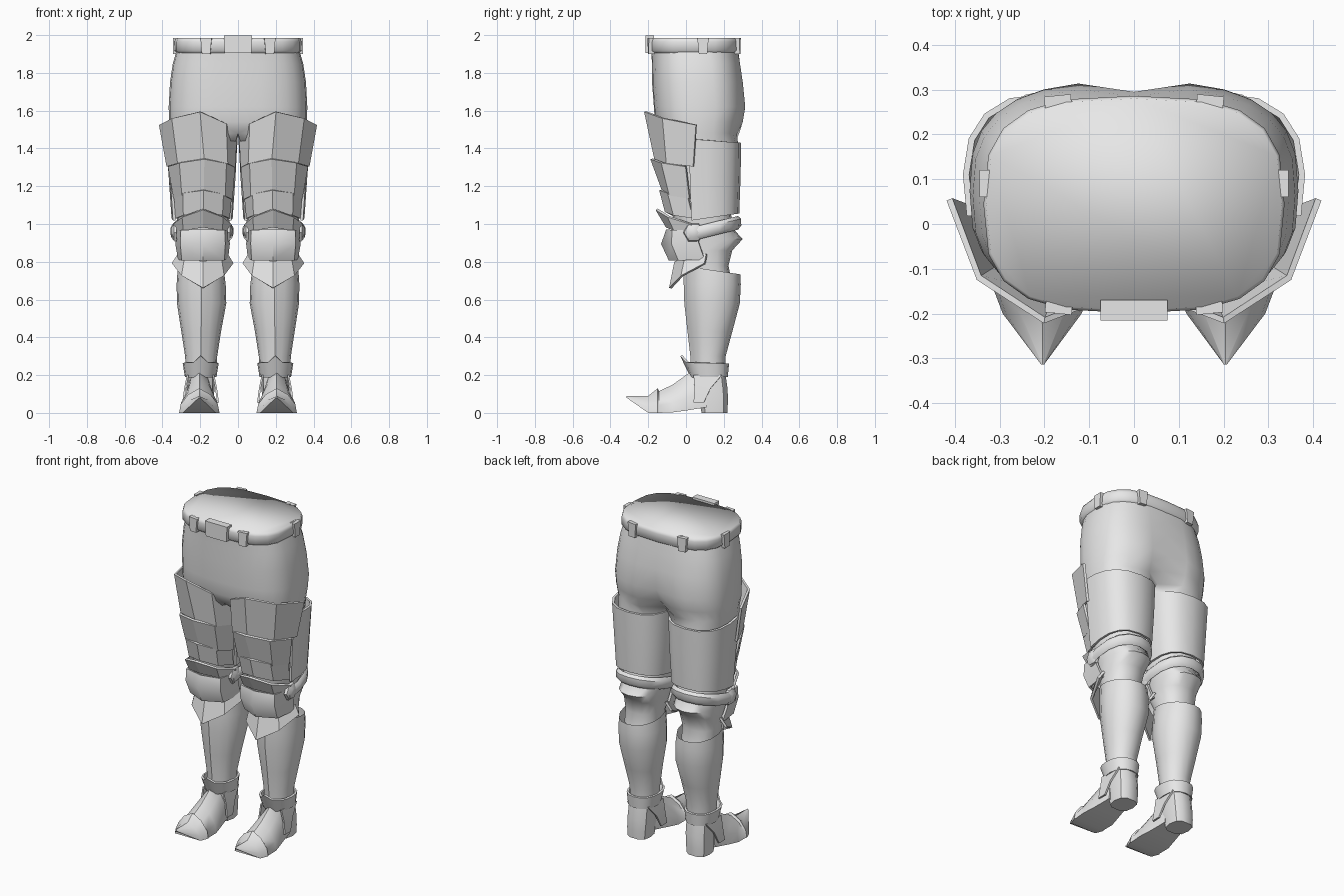
import bpy, math
from mathutils import Vector

if "Cube" in bpy.data.objects:
    bpy.data.objects.remove(bpy.data.objects["Cube"])

steel = bpy.data.materials.new("light_grey")
steel.diffuse_color = (0.8, 0.8, 0.8, 1)
steel.use_nodes = True
steel.node_tree.nodes["Principled BSDF"].inputs["Base Color"].default_value = steel.diffuse_color
ANGLE = {}


def make(name, rings, closed=True, caps=(False, False), mirror=False, thick=0, angle=35):
    """Skin a list of equally long point rows."""
    n = len(rings[0])
    verts = [tuple(p) for r in rings for p in r]
    faces = []
    for j in range(len(rings) - 1):
        for i in range(n if closed else n - 1):
            k = (i + 1) % n
            f = (j * n + i, j * n + k, (j + 1) * n + k, (j + 1) * n + i)
            if not all(abs(verts[v][0]) < 1e-5 for v in f):
                faces.append(f)
    if caps[0]:
        faces.append(tuple(range(n))[::-1])
    if caps[1]:
        faces.append(tuple(range((len(rings) - 1) * n, len(rings) * n)))
    me = bpy.data.meshes.new(name)
    me.from_pydata(verts, [], faces)
    me.materials.append(steel)
    ob = bpy.data.objects.new(name, me)
    bpy.context.collection.objects.link(ob)
    if thick:
        s = ob.modifiers.new("thickness", 'SOLIDIFY')
        s.thickness, s.offset = thick, 0
    if mirror:
        ob.modifiers.new("mirror", 'MIRROR').merge_threshold = 0.0005
    ANGLE[name] = angle
    return ob


def power(v, e):
    return math.copysign(abs(v) ** e, v)


def ring(z, x0, x1, y0, y1, n=16, a0=-180, a1=180, p=2.3, tilt=0):
    """Rounded outline between x0..x1 and y0..y1, open if a0..a1 is under 360."""
    cx, cy, rx, ry = (x0 + x1) / 2, (y0 + y1) / 2, (x1 - x0) / 2, (y1 - y0) / 2
    m = n if a1 - a0 == 360 else n - 1
    out = []
    for i in range(n):
        a = math.radians(a0 + (a1 - a0) * i / m)
        y = ry * power(math.sin(a), 2 / p)
        out.append((cx + rx * power(math.cos(a), 2 / p), cy + y, z + tilt * y))
    return out


def half_waist(z, w, y0, y1, dent):
    """Right half of a hip section, with its inner points on the middle plane."""
    cy, ry = (y0 + y1) / 2, (y1 - y0) / 2
    pts = [(0, cy, z)]
    for i in range(1, 16):
        a = math.radians((-180 + 22.5 * i) * 90 / 157.5)
        x = w * power(max(math.cos(a), 0), 0.72) if 1 < i < 15 else 0
        pts.append((x, cy + ry * power(math.sin(a), 0.72) - (dent if i == 15 else 0), z))
    return pts


def row(o, f, i, b=0.04):
    """Five points of an armour plate: outer end, bend, front ridge, bend, inner end."""
    o, f, i = Vector(o), Vector(f), Vector(i)
    return [o, (o + f) / 2 + Vector((b, -b, 0)), f, (i + f) / 2 + Vector((-b, -b, 0)), i]


def plate(name, *rows, b=0.04, thick=0.014, angle=25):
    return make(name, [row(*r, b=b) for r in rows], closed=False, mirror=True,
                thick=thick, angle=angle)


# Trousers: hips flowing into the thighs and knees
hips = [half_waist(*r) for r in (
    (1.93, .322, -.185, .275, .0), (1.85, .345, -.18, .29, .005), (1.75, .36, -.18, .305, .01),
    (1.62, .367, -.17, .318, .025), (1.54, .365, -.165, .305, .05), (1.48, .36, -.14, .285, .08))]
legs = [ring(*r) for r in (
    (1.43, .003, .355, -.145, .275), (1.3, .015, .345, -.12, .26), (1.1, .035, .33, -.08, .235),
    (.98, .05, .32, -.06, .245), (.92, .06, .315, -.05, .30), (.86, .07, .31, -.03, .245),
    (.78, .085, .305, .01, .225), (.7, .09, .3, .03, .24))]
make("trousers", (hips + legs)[::-1], mirror=True, angle=50)

# Belt with flat top, buckle and loops
make("belt", [ring(z, -w, w, -w + .137, w - .05, n=20, p=3) for z, w in
              ((1.905, .322), (1.918, .336), (1.965, .336), (1.985, .33))],
     caps=(False, True), angle=85)


def block(name, w0, w1, y0, y1, z0, z1, cx=0, cy=0, turn=0, mirror=False):
    """Tapered block, turned about z: 0 faces the front."""
    c, s = math.cos(turn), math.sin(turn)
    rings = []
    for z, w in ((z0, w0), (z1, w1)):
        rings.append([(cx + x * c - y * s, cy + x * s + y * c, z)
                      for x, y in ((-w, y0), (w, y0), (w, y1), (-w, y1))])
    make(name, rings, caps=(True, True), mirror=mirror)


block("buckle", .07, .075, -.015, .03, 1.905, 1.998, 0, -.2)
for name, x, y, turn in (("front_loop", .168, -.188, .1), ("side_loop", .333, .09, math.pi / 2),
                         ("back_loop", .17, .275, math.pi - .1)):
    block(name, .022, .03, -.012, .02, 1.9, 1.985, x, y, turn, True)

# Three overlapping front thigh plates
plate("upper_thigh_plate",
      ((.412, .055, 1.525), (.2, -.215, 1.595), (.012, -.03, 1.47)),
      ((.372, .04, 1.305), (.178, -.16, 1.34), (.02, -.02, 1.3)))
plate("middle_thigh_plate",
      ((.365, .0, 1.305), (.178, -.182, 1.345), (.022, -.02, 1.3)),
      ((.335, .02, 1.135), (.18, -.118, 1.17), (.035, .0, 1.13)), b=.035)
plate("lower_thigh_plate",
      ((.333, .01, 1.15), (.182, -.135, 1.18), (.04, .0, 1.14)),
      ((.325, .04, 1.03), (.184, -.105, 1.065), (.05, .02, 1.03)), b=.03)

# Rear thigh guard and the strap behind the knee
make("rear_thigh_guard", [ring(*r, n=11, a0=-20, a1=200, p=2.5, tilt=t) for *r, t in (
    (1.03, .035, .345, -.07, .275, .15), (1.25, .02, .36, -.085, .282, 0),
    (1.445, .01, .375, -.09, .285, -.08))], closed=False, mirror=True, thick=.014, angle=35)
make("knee_strap", [ring(.96 + dz, .042 - g, .34 + g, -.1 - g, .275 + g, n=11, a0=-20, a1=200,
                         tilt=.25) for dz, g in ((-.03, -.005), (-.015, .01), (.015, .01),
                                                 (.03, -.005))],
     closed=False, mirror=True, thick=.016, angle=45)
for side, x in (("outer", .325), ("inner", .055)):
    d = .03 if side == "outer" else -.025
    make(side + "_knee_stud", [[(x + d * k, .04 + r * math.cos(i * math.pi / 3),
                                 .955 + r * math.sin(i * math.pi / 3)) for i in range(6)]
                               for k, r in ((0, .055), (.5, .05), (1, .025))],
         caps=(True, True), mirror=True)

# Knee armour: flared top, round cup, pointed skirt
plate("knee_top_flare",
      ((.34, .03, 1.0), (.185, -.155, 1.078), (.04, .03, 1.0)),
      ((.325, .04, .95), (.185, -.1, .985), (.05, .04, .95)), b=.03)
plate("knee_cup",
      ((.32, .05, .965), (.185, -.098, .97), (.055, .05, .965)),
      ((.325, .07, .895), (.185, -.125, .895), (.05, .07, .895)),
      ((.31, .1, .81), (.185, -.085, .81), (.06, .1, .81)), b=.045, angle=40)
plate("knee_skirt",
      ((.312, .11, .84), (.185, -.055, .8), (.06, .11, .84)),
      ((.345, .1, .79), (.185, -.083, .66), (.03, .1, .79)), b=.03)

# Shin guard with a front crease
shin = []
for *r, t in ((.20, .115, .275, .04, .21, 0), (.3, .11, .28, .035, .21, 0),
              (.43, .09, .3, .02, .245, 0), (.58, .062, .323, .003, .285, 0),
              (.68, .065, .325, .0, .29, 0), (.755, .075, .32, .0, .288, -.15)):
    pts = ring(*r, p=2.1, tilt=t)
    x, y, z = pts[4]
    pts[4] = (x, y - .012, z)
    shin.append(pts)
make("shin_guard", shin, mirror=True, angle=45)

# Ankle cuff and side flaps
cuff = [ring(.19, .12, .275, .03, .215), ring(.265, .108, .287, .0, .222, tilt=-.03)]
x, y, z = cuff[1][4]
cuff[1][4] = (x, y - .025, z + .035)
make("ankle_cuff", cuff, mirror=True, thick=.012)
for side, s in (("outer", 1), ("inner", -1)):
    make(side + "_ankle_flap", [[(.198 + s * w, y0, z), (.198 + s * w, y1, z)] for w, y0, y1, z in
                                ((.068, .04, .19, .2), (.082, .045, .13, .13),
                                 (.092, .04, .095, .055))], closed=False, mirror=True, thick=.01)

# Pointed shoe and heel
shoe = []
for y, w, zb, zt in ((-.314, .003, .08, .09), (-.2, .088, .0, .09), (-.15, .107, .0, .13),
                     (-.142, .102, .0, .115), (-.07, .105, .003, .15), (.0, .09, .012, .2),
                     (.06, .078, .022, .245), (.11, .07, .03, .25)):
    h = zt - zb
    half = ((1, 0), (.92, .35), (.55, .75))
    cx = .205 if y > -.3 else .204
    shoe.append([(cx - w * a, y, zb + h * b) for a, b in half] + [(cx, y, zt)]
                + [(cx + w * a, y, zb + h * b) for a, b in half[::-1]])
make("shoe", shoe, caps=(True, True), mirror=True, angle=38)
make("heel", [ring(*r, n=10, p=2.8) for r in (
    (.0, .135, .27, .08, .222), (.05, .13, .273, .07, .224), (.12, .125, .272, .05, .224),
    (.22, .125, .268, .05, .21))], caps=(True, True), mirror=True, angle=40)

# Bake the modifiers, then shade
for ob in list(bpy.context.scene.objects):
    bpy.ops.object.select_all(action='DESELECT')
    ob.select_set(True)
    bpy.context.view_layer.objects.active = ob
    bpy.ops.object.convert(target='MESH')
    bpy.ops.object.mode_set(mode='EDIT')
    bpy.ops.mesh.select_all(action='SELECT')
    bpy.ops.mesh.normals_make_consistent(inside=False)
    bpy.ops.object.mode_set(mode='OBJECT')
    bpy.ops.object.shade_smooth_by_angle(angle=math.radians(ANGLE[ob.name]))
